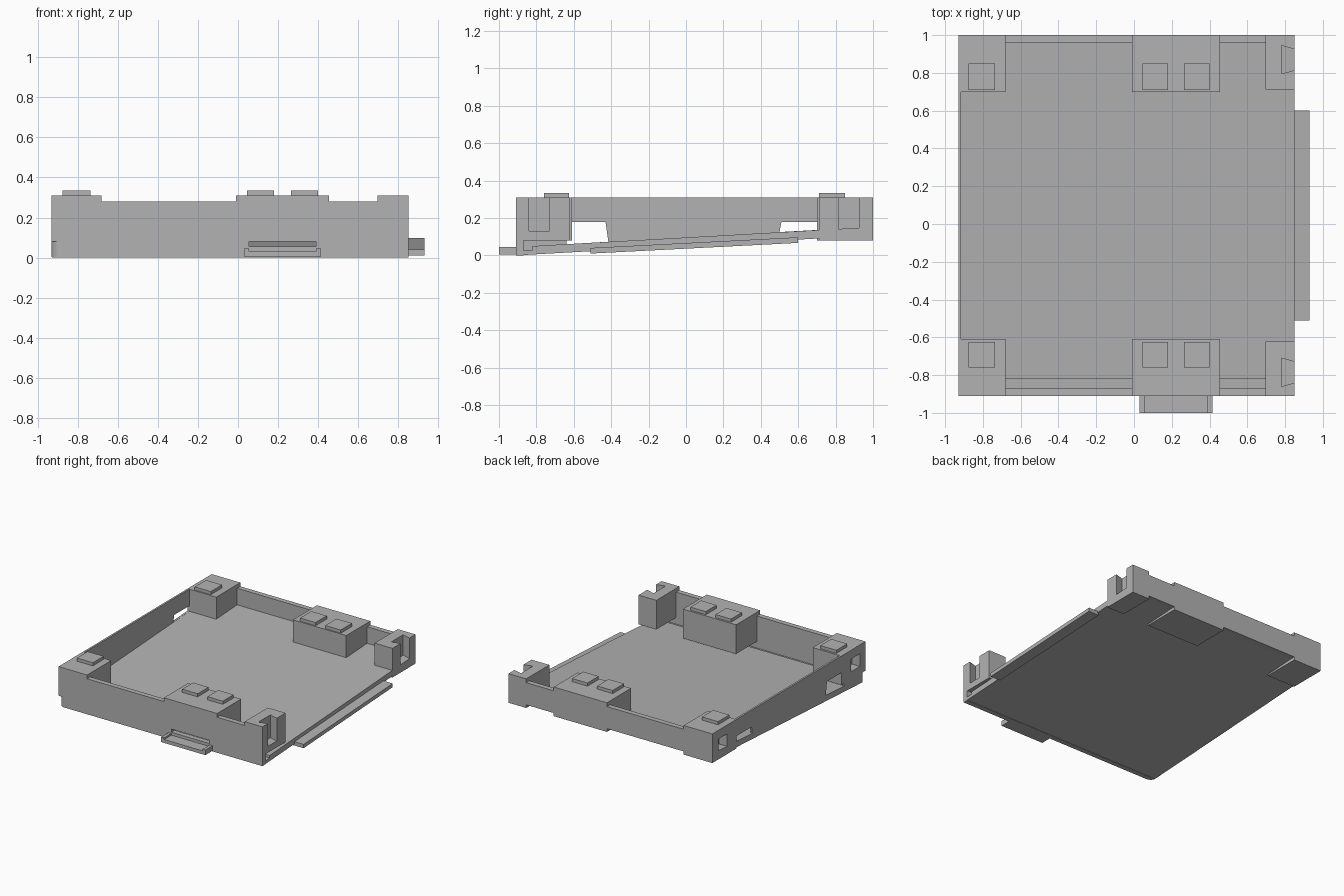
import bpy, bmesh, math
from mathutils import Vector

if "Cube" in bpy.data.objects:
    bpy.data.objects.remove(bpy.data.objects["Cube"])

grey = bpy.data.materials.new("plain_grey")
grey.diffuse_color = (0.45, 0.45, 0.45, 1)
grey.use_nodes = True
grey.node_tree.nodes["Principled BSDF"].inputs["Base Color"].default_value = grey.diffuse_color


def prism(name, pts, lo, hi, axis):
    """Extrude a 2D outline along x (outline in y,z) or z (outline in x,y)."""
    bm = bmesh.new()
    to3d = (lambda p: (lo, p[0], p[1])) if axis == "x" else (lambda p: (p[0], p[1], lo))
    face = bm.faces.new([bm.verts.new(to3d(p)) for p in pts])
    out = bmesh.ops.extrude_face_region(bm, geom=[face])
    move = Vector((hi - lo, 0, 0)) if axis == "x" else Vector((0, 0, hi - lo))
    bmesh.ops.translate(bm, vec=move,
                        verts=[v for v in out["geom"] if isinstance(v, bmesh.types.BMVert)])
    bmesh.ops.recalc_face_normals(bm, faces=bm.faces)
    mesh = bpy.data.meshes.new(name)
    bm.to_mesh(mesh)
    bm.free()
    mesh.materials.append(grey)
    ob = bpy.data.objects.new(name, mesh)
    bpy.context.collection.objects.link(ob)
    return ob


def box(name, x0, x1, y0, y1, z0, z1):
    return prism(name, [(x0, y0), (x1, y0), (x1, y1), (x0, y1)], z0, z1, "z")


def cut(cutter, *targets):
    """Subtract the cutter from each target, then drop it."""
    for ob in targets:
        mod = ob.modifiers.new("cut", "BOOLEAN")
        mod.operation = "DIFFERENCE"
        mod.solver = "EXACT"
        mod.object = cutter
        bpy.context.view_layer.objects.active = ob
        bpy.ops.object.modifier_apply(modifier=mod.name)
    bpy.data.objects.remove(cutter)


def under(y):
    """Underside height of the sloping floor."""
    return 0.056 * (y + 0.91)


L, R, F, B = -0.93, 0.85, -0.91, 1.0

# Sloping floor with a shallow groove behind the front wall
floor = prism("sloping_floor", [(F, 0), (B, under(B)), (B, under(B) + 0.045),
                                (-0.82, 0.05), (-0.82, 0.03), (F, 0.025)], L, R, "x")

# Walls
front_wall = box("front_wall", L, R, F, -0.87, 0, 0.28)
back_wall = box("back_wall", L, R, 0.96, B, under(0.96), 0.28)
left_wall = prism("left_wall", [(F, 0), (B, under(B)), (B, 0.31), (F, 0.31)], L, -0.915, "x")

# Openings low in the left wall
cut(prism("cutter", [(-0.64, 0.06), (-0.415, 0.073), (-0.43, 0.178), (-0.64, 0.178)],
          -1, -0.85, "x"), left_wall)
cut(prism("cutter", [(0.50, 0.125), (0.70, 0.136), (0.70, 0.178), (0.51, 0.178)],
          -1, -0.85, "x"), left_wall)

# Rounded lower front-left corner
r = 0.05
arc = [(L + r - r * math.cos(a), F + r - r * math.sin(a))
       for a in [math.radians(15 * i) for i in range(7)]]
cut(prism("cutter", [(L - 0.05, F + r)] + arc + [(L + r, F - 0.05), (L - 0.05, F - 0.05)],
          -0.1, 0.08, "z"), floor, front_wall, left_wall)

# Corner blocks, middle blocks, posts and top buttons at both ends
for end, y0, y1, by0, by1, mid in (("front", F, -0.61, -0.76, -0.625, -0.785),
                                   ("back", 0.70, B, 0.71, 0.85, 0.87)):
    corner = box(end + "_corner_block", L, -0.68, y0, y1, 0.08, 0.31)
    box(end + "_middle_block", -0.01, 0.455, y0, y1, 0.08, 0.31)
    post = box(end + "_post", 0.695, R, y0 + (0.012 if end == "back" else 0),
               y1 - (0.012 if end == "front" else 0), 0.08, 0.31)
    # dovetail notch in the post
    cut(prism("cutter", [(0.78, mid - 0.075), (0.87, mid - 0.05),
                         (0.87, mid + 0.05), (0.78, mid + 0.075)], 0.13, 0.4, "z"), post)
    # square pocket in the left side
    cut(box("cutter", -1, -0.86, mid - 0.055, mid + 0.055, 0.14, 0.24), corner, left_wall)
    for i, (x0, x1) in enumerate(((-0.875, -0.735), (0.045, 0.18), (0.265, 0.40))):
        box(f"{end}_button_{i + 1}", x0, x1, by0, by1, 0.308, 0.335)

# Slot in the front wall above the tab
cut(box("cutter", 0.055, 0.39, -0.95, -0.85, 0.055, 0.08), front_wall)

# Front tab with raised side rims
box("front_tab", 0.03, 0.415, -1.0, -0.90, 0.005, 0.032)
for side, x0, x1 in (("left", 0.03, 0.055), ("right", 0.39, 0.415)):
    box(side + "_tab_rim", x0, x1, -1.0, -0.90, 0.03, 0.045)

# Sloping ledge on the open right side
prism("side_ledge", [(-0.51, 0.01), (0.60, 0.067), (0.60, 0.097), (-0.51, 0.04)],
      0.84, 0.93, "x")
